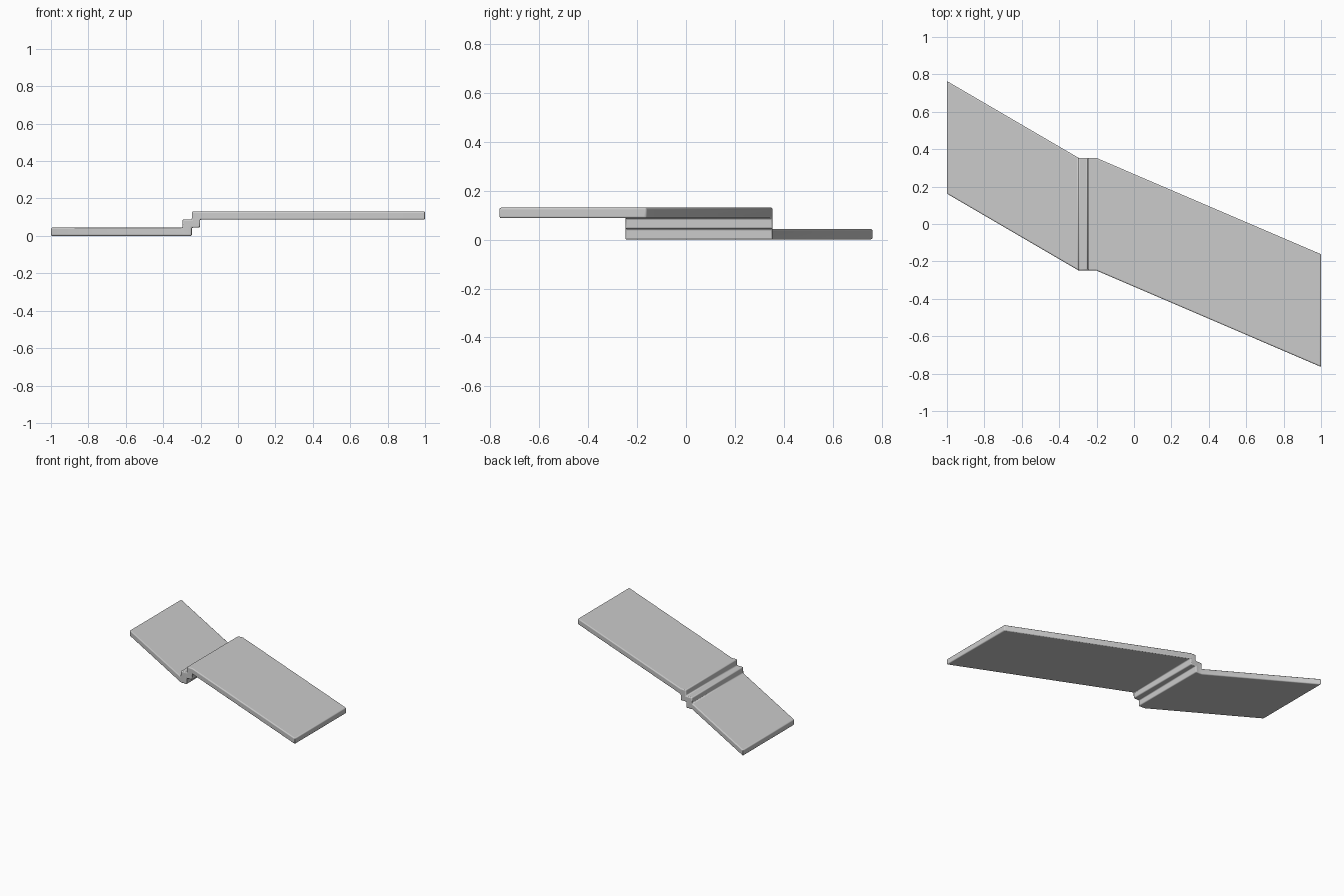
import bpy, bmesh

if "Cube" in bpy.data.objects:
    bpy.data.objects.remove(bpy.data.objects["Cube"])

T = 0.0435      # slab thickness
WIDTH = 0.602

# near-edge y of the strip at each x station
NEAR_Y = {-1.0: 0.162, -0.297: -0.248, -0.247: -0.248, -0.203: -0.248, 1.0: -0.764}
XS = sorted(NEAR_Y)

# cells of the stepped side profile: (x station index, layer)
CELLS = [(0, 0), (1, 0),      # lower ramp
         (1, 1), (2, 1),      # middle step
         (2, 2), (3, 2)]      # upper ramp

bm = bmesh.new()
verts = {}


def vert(i, k):
    if (i, k) not in verts:
        verts[i, k] = bm.verts.new((XS[i], NEAR_Y[XS[i]], k * T))
    return verts[i, k]


for i, k in CELLS:
    bm.faces.new([vert(i, k), vert(i + 1, k), vert(i + 1, k + 1), vert(i, k + 1)])

# push the profile across to the far edge
res = bmesh.ops.extrude_face_region(bm, geom=bm.faces[:], use_keep_orig=True)
far = [g for g in res["geom"] if isinstance(g, bmesh.types.BMVert)]
bmesh.ops.translate(bm, verts=far, vec=(0, WIDTH, 0))
bmesh.ops.recalc_face_normals(bm, faces=bm.faces[:])
bmesh.ops.dissolve_limit(bm, angle_limit=0.02, verts=bm.verts[:], edges=bm.edges[:])

mesh = bpy.data.meshes.new("stepped_ramp")
bm.to_mesh(mesh)
bm.free()
ramp = bpy.data.objects.new("stepped_ramp", mesh)
bpy.context.collection.objects.link(ramp)

# softly rounded edges
bev = ramp.modifiers.new("rounded_edges", "BEVEL")
bev.width = 0.007
bev.segments = 3
bev.limit_method = "ANGLE"
bev.angle_limit = 0.7

bpy.context.view_layer.objects.active = ramp
ramp.select_set(True)
bpy.ops.object.shade_smooth_by_angle(angle=0.6)
